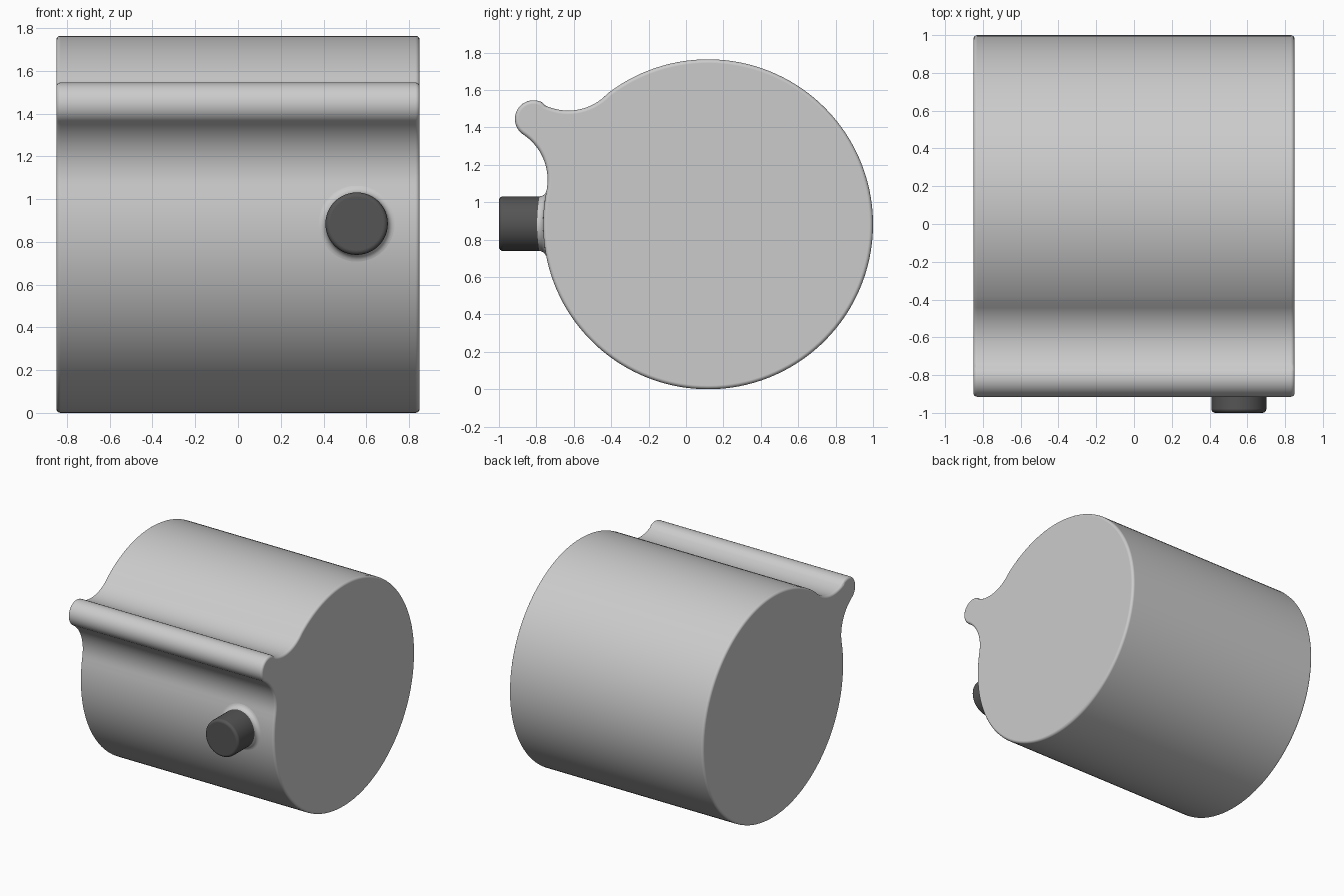
import bpy, bmesh
from math import cos, sin, pi, radians, sqrt

if "Cube" in bpy.data.objects:
    bpy.data.objects.remove(bpy.data.objects["Cube"])

CY, CZ, R = 0.118, 0.882, 0.882      # main barrel circle in the y-z plane
HALF = 0.85
PX, PZ, PR = 0.555, 0.885, 0.146     # pin position and radius


def arc(cy, cz, r, a0, a1, n):
    """Points along an arc, leaving out the last one."""
    return [(cy + r * cos(radians(a0 + (a1 - a0) * i / n)),
             cz + r * sin(radians(a0 + (a1 - a0) * i / n))) for i in range(n)]


def make_object(name, bm):
    bmesh.ops.recalc_face_normals(bm, faces=bm.faces)
    for f in bm.faces:
        f.smooth = True
    mesh = bpy.data.meshes.new(name)
    bm.to_mesh(mesh)
    bm.free()
    ob = bpy.data.objects.new(name, mesh)
    bpy.context.collection.objects.link(ob)
    return ob


def soften(ob, width):
    mod = ob.modifiers.new("soft_edges", "BEVEL")
    mod.width = width
    mod.segments = 4
    mod.limit_method = "ANGLE"
    mod.angle_limit = radians(50)
    mod.harden_normals = True


def loft(bm, rings):
    for a, b in zip(rings, rings[1:]):
        for i in range(len(a)):
            j = (i + 1) % len(a)
            bm.faces.new((a[i], a[j], b[j], b[i]))


# Barrel with a rounded lip, blended by two tangent fillets
outline = (arc(CY, CZ, R, 168.3, 489.9, 120)
           + arc(-0.63, 1.78, 0.29, 309.9, 241.1, 18)
           + arc(-0.815, 1.445, 0.1, 61.1, 236.5, 24)
           + arc(-1.03, 1.12, 0.29, 56.5, -11.7, 18))
bm = bmesh.new()
ends = [[bm.verts.new((x, y, z)) for y, z in outline] for x in (-HALF, HALF)]
loft(bm, ends)
for ring in ends:
    bm.faces.new(ring)
soften(make_object("barrel_body", bm), 0.02)

# Flared fillet where the pin meets the barrel
N, F = 48, 0.032
bm = bmesh.new()
rings = []
for k in range(7):
    t = k / 6 * pi / 2
    r, h = PR + F * (1 - sin(t)), F * (1 - cos(t))
    ring = []
    for i in range(N):
        a = 2 * pi * i / N
        z = PZ + r * sin(a)
        surface = CY - sqrt(R * R - (z - CZ) ** 2)
        ring.append(bm.verts.new((PX + r * cos(a), surface - h, z)))
    rings.append(ring)
loft(bm, rings)
make_object("pin_collar", bm)

# Dark pin
bm = bmesh.new()
rings = [[bm.verts.new((PX + PR * cos(2 * pi * i / N), y, PZ + PR * sin(2 * pi * i / N)))
          for i in range(N)] for y in (-1.0, -0.65)]
loft(bm, rings)
for ring in rings:
    bm.faces.new(ring)
pin = make_object("pin", bm)
soften(pin, 0.022)
dark = bpy.data.materials.new("dark_grey")
dark.diffuse_color = (0.09, 0.09, 0.09, 1)
dark.use_nodes = True
dark.node_tree.nodes["Principled BSDF"].inputs["Base Color"].default_value = dark.diffuse_color
pin.data.materials.append(dark)
